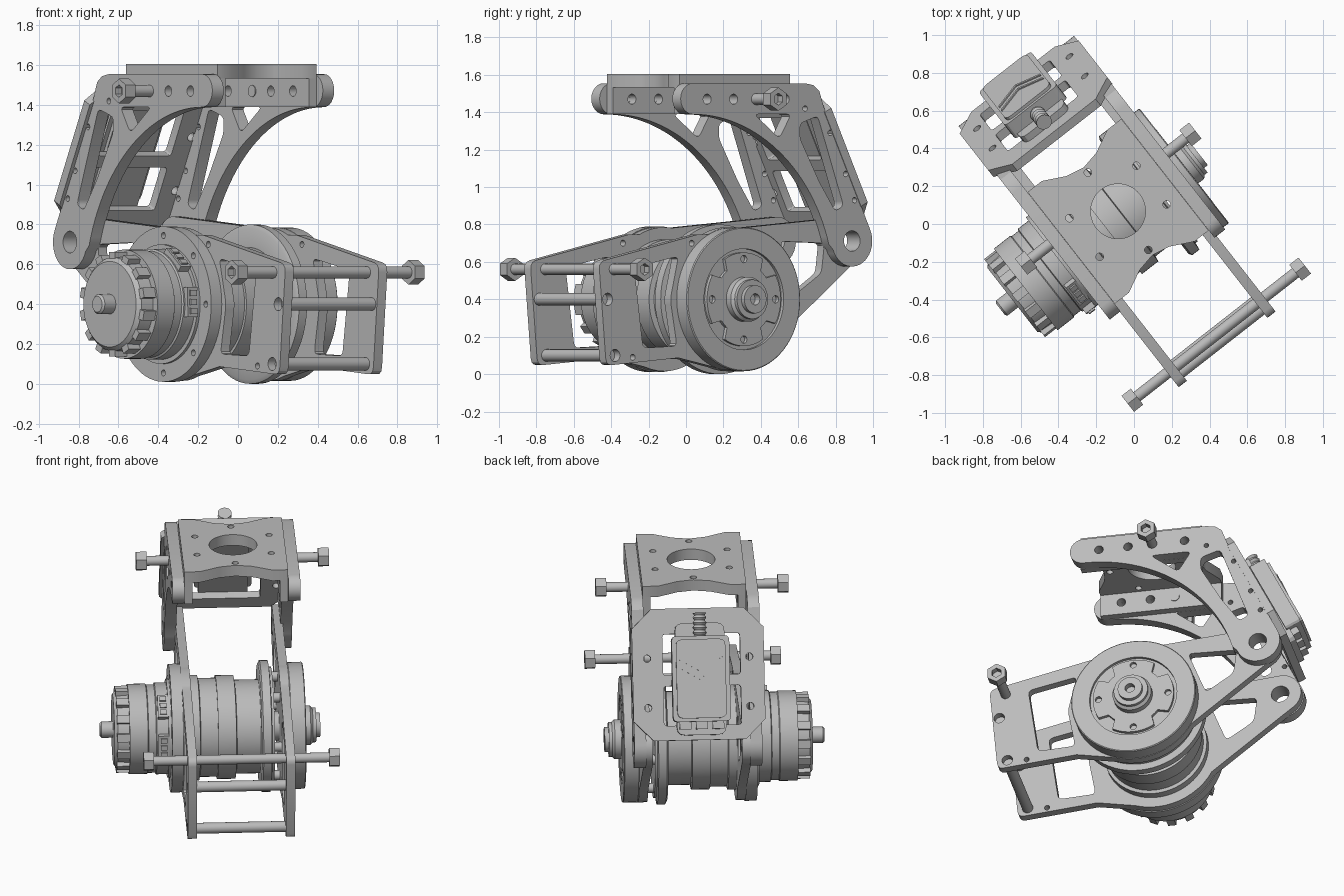
import bpy, bmesh
from math import sin, cos, pi, radians
from mathutils import Matrix, Vector

cube = bpy.data.objects.get("Cube")
if cube:
    bpy.data.objects.remove(cube)

metal = bpy.data.materials.new("plain_grey")
metal.use_nodes = True
GREY = (0.5, 0.5, 0.5, 1)
metal.diffuse_color = GREY
metal.node_tree.nodes["Principled BSDF"].inputs["Base Color"].default_value = GREY

# Working frame: x runs along the arms, y along the motor axis; TURN sets the final heading
TURN = Matrix.Rotation(radians(-52), 4, 'Z')
MID = -0.025            # middle of the assembly along the motor axis
AXIS = (-0.08, 0.4)     # motor axis (x, z)
PIVOT = (-0.843, 0.712)  # rear hinge (x, z)


def add(name, mesh):
    mesh.materials.clear()
    mesh.materials.append(metal)
    ob = bpy.data.objects.new(name, mesh)
    bpy.context.collection.objects.link(ob)
    ob.matrix_world = TURN
    bpy.ops.object.select_all(action='DESELECT')
    bpy.context.view_layer.objects.active = ob
    ob.select_set(True)
    bpy.ops.object.shade_smooth_by_angle(angle=radians(32))
    return ob


def arc(c, r, a0, a1, n=12):
    angles = [radians(a0 + (a1 - a0) * i / n) for i in range(n + 1)]
    return [(c[0] + r * cos(a), c[1] + r * sin(a)) for a in angles]


def ring(c, r, n=24):
    return arc(c, r, 0, 360, n)[:-1]


def rounded(pts, r):
    out = []
    for i, p in enumerate(pts):
        p = Vector(p)
        a = p + (Vector(pts[i - 1]) - p).normalized() * r
        b = p + (Vector(pts[(i + 1) % len(pts)]) - p).normalized() * r
        out += [tuple(a * (1 - t) ** 2 + p * 2 * t * (1 - t) + b * t * t) for t in (0, .33, .67, 1)]
    return out


def rect(cx, cy, hx, hy):
    return [(cx - hx, cy - hy), (cx + hx, cy - hy), (cx + hx, cy + hy), (cx - hx, cy + hy)]


def slab(name, outline, holes, thick, frame):
    """Filled outline with holes, extruded evenly to both sides of the frame's plane."""
    cu = bpy.data.curves.new(name, 'CURVE')
    cu.dimensions, cu.fill_mode, cu.extrude = '2D', 'BOTH', thick / 2
    for loop in [outline] + holes:
        sp = cu.splines.new('POLY')
        sp.points.add(len(loop) - 1)
        for pt, p in zip(sp.points, loop):
            pt.co = (p[0], p[1], 0, 1)
        sp.use_cyclic_u = True
    tmp = bpy.data.objects.new(name, cu)
    mesh = bpy.data.meshes.new_from_object(tmp)
    bpy.data.objects.remove(tmp)
    mesh.transform(frame)
    bm = bmesh.new()
    bm.from_mesh(mesh)
    bmesh.ops.remove_doubles(bm, verts=bm.verts, dist=1e-5)
    bmesh.ops.recalc_face_normals(bm, faces=bm.faces)
    bm.to_mesh(mesh)
    bm.free()
    return add(name, mesh)


def upright(w):
    return Matrix.Translation((0, w, 0)) @ Matrix.Rotation(pi / 2, 4, 'X')


def lathe(name, profile, c=AXIS, segs=64, frame=None):
    """Spin (radius, y) points around a y-parallel axis through c."""
    bm = bmesh.new()
    vs = [bm.verts.new((c[0], w, c[1] + r)) for r, w in profile]
    edges = [bm.edges.new(e) for e in zip(vs, vs[1:])]
    bmesh.ops.spin(bm, geom=vs + edges, cent=(c[0], 0, c[1]), axis=(0, 1, 0),
                   angle=2 * pi, steps=segs, use_duplicate=False)
    bmesh.ops.remove_doubles(bm, verts=bm.verts, dist=1e-5)
    bmesh.ops.recalc_face_normals(bm, faces=bm.faces)
    mesh = bpy.data.meshes.new(name)
    bm.to_mesh(mesh)
    bm.free()
    if frame:
        mesh.transform(frame)
    return add(name, mesh)


def rod(name, c, r, w0, w1):
    lathe(name, [(0, w0), (r, w0), (r, w1), (0, w1)], c, 24)


def hex_head(name, c, w0, w1):
    deep = w1 + (w0 - w1) * 0.6
    lathe(name, [(0, w0), (.062, w0), (.062, w1), (.032, w1), (.032, deep), (0, deep)], c, 6)


def block(name, size, frame):
    slab(name, rect(0, 0, size[0] / 2, size[1] / 2), [], size[2], frame)


# Lower arms: front frame, ring around the motor axis, rear hinge
RODS = [(.77, .40), (.72, .10)]
BOLT = (.73, .56)
arm = (rounded([(.25, .09), (.78, .045), (.83, .60), (.12, .755)], .04)[3:-3]
       + arc(AXIS, .385, 64, 98) + arc(PIVOT, .13, 97, 240) + arc(AXIS, .385, 208, 290))
arm_holes = [rounded([(.59, .57), (.53, .14), (.30, .15), (.345, .40), (.29, .63)], .03),
             rounded([(-.70, .70), (-.40, .71), (-.51, .43), (-.68, .54)], .03),
             ring(PIVOT, .055), ring((.6, .09), .016), ring((.2, .7), .016)]
arm_holes += [ring(c, .033) for c in RODS]
for side, w in (("left", .278), ("right", -.318)):
    slab("lower_arm_" + side, arm, arm_holes, .055, upright(w))

# Upper brackets: top bar, arched underside, leg down to the hinge
bracket = (arc((.237, 1.472), .083, 90, -90) + arc((.237, .429), .96, 90, 164, 28)
           + arc(PIVOT, .137, -20, -206, 20) + [(-.655, 1.42), (-.62, 1.515), (-.58, 1.545), (-.524, 1.555)])
bracket_holes = [rounded([(-.61, 1.38), (-.49, 1.34), (-.49, 1.26), (-.62, 1.03), (-.73, .87), (-.785, .9)], .025),
                 rounded([(-.43, 1.39), (-.18, 1.39), (-.35, 1.26)], .03), ring(PIVOT, .055)]
bracket_holes += [ring((u, 1.47), .027) for u in (-.39, -.04, .14)]
bracket_holes += [ring(c, .015) for c in ((-.525, 1.42), (-.695, 1.29), (-.80, 1.07), (-.86, .93))]
for side, s in (("left", 1), ("right", -1)):
    slab("upper_bracket_" + side, bracket, bracket_holes, .072, upright(MID + s * .352))
    flange_holes = [ring((u, 1.47), .027) for u in (-.39, -.04, .14)]
    slab("top_flange_" + side, rect(-.105, 1.462, .375, .072), flange_holes, .05, upright(MID + s * .29))
    # Upper side bolts
    rod("upper_bolt_" + side, (-.19, 1.47), .03, MID + s * .26, MID + s * .53)
    hex_head("upper_bolt_head_" + side, (-.19, 1.47), MID + s * .52, MID + s * .585)

# Top plate with hollowed ends
TOP = (-.105, MID)
ends = [(.27, -.315), (.27, -.22), (.21, -.1), (.19, 0), (.21, .1), (.27, .22), (.27, .315)]
front = [(u, MID + w) for u, w in ends]
back = [(-.21 - u, w) for u, w in reversed(front)]
slab("top_plate", front + back, [ring(TOP, .145, 48)] + [ring(c, .02, 16) for c in ring(TOP, .26, 6)],
     .072, Matrix.Translation((0, 0, 1.569)))

# Sloping back plate with two windows; its frame: x across, y up the slope, -z outward
S, C = .44, .898
REAR = Matrix(((0, S, C, -.80), (1, 0, 0, -.033), (0, C, -S, 1.16), (0, 0, 0, 1)))
h, k = .40, .28
octagon = [(h, -k), (h, k), (k, h), (-k, h), (-h, k), (-h, -k), (-k, -h), (k, -h)]
windows = [rounded(rect(-.02, .12, .235, .125), .02), rounded(rect(-.02, -.19, .235, .12), .02)]
corners = [ring((x, y), .022) for x in (-.31, .31) for y in (-.2, .1)]
slab("back_plate", octagon, windows + corners, .05, REAR)


def rear(x, y, z):
    return REAR @ Matrix.Translation((x, y, z))


# Control box on the back plate
slab("box_mount", rounded(rect(0, 0, .15, .34), .05), [], .04, rear(-.01, -.03, -.045))
slab("box_body", rounded(rect(0, 0, .175, .26), .03), [], .10, rear(-.01, -.03, -.095))
slab("box_cover", rounded(rect(0, 0, .15, .24), .04), [], .02, rear(-.01, -.03, -.152))
for i, y in enumerate((-.02, .03)):
    chevron = [(-.14, .06), (0, -.02), (.14, .06), (.14, .075), (0, -.005), (-.14, .075)]
    slab("box_chevron_%d" % i, chevron, [], .008, rear(-.01, y, -.165))
for i, x in enumerate((-.1, 0, .1)):
    block("box_socket_%d" % i, (.07, .05, .06), rear(-.01 + x, -.31, -.08))
thread = [(0, .22)] + [(.042 - .01 * (i % 2), .22 + .015 * i) for i in range(11)] + [(0, .37)]
lathe("box_connector", thread, (0, 0), 20, rear(-.01, 0, -.09))

# Cross rods and the long front bolt
for i, c in enumerate(RODS):
    rod("cross_rod_%d" % i, c, .033, -.30, .26)
rod("front_bolt", BOLT, .03, -.56, .52)
hex_head("front_bolt_head_right", BOLT, -.55, -.612)
hex_head("front_bolt_head_left", BOLT, .515, .577)

# Motor: mounting ring, stepped can, ribbed end cap, shaft stub
slab("motor_ring", ring(AXIS, .39, 64), [ring(c, .016, 12) for c in ring(AXIS, .345, 8)], .07, upright(-.378))
lathe("motor_can", [(0, -.34), (.30, -.34), (.30, -.43), (.278, -.43), (.278, -.50), (.268, -.505),
                    (.268, -.55), (.274, -.555), (.274, -.665), (.24, -.665), (.235, -.735),
                    (.215, -.755), (.05, -.755), (.05, -.825), (.04, -.835), (0, -.835)])
for i in range(14):
    spoke = Matrix.Translation((AXIS[0], -.70, AXIS[1])) @ Matrix.Rotation(2 * pi * i / 14, 4, 'Y')
    block("motor_rib_%d" % i, (.05, .08, .07), spoke @ Matrix.Translation((0, 0, .228)))
for i, a in enumerate((38, 88)):
    spot = Matrix.Translation((AXIS[0], -.46, AXIS[1])) @ Matrix.Rotation(radians(a), 4, 'Y')
    block("motor_connector_%d" % i, (.15, .065, .04), spot @ Matrix.Translation((0, 0, .28)))
    for j in (-1, 0, 1):
        block("connector_pin_%d_%d" % (i, j), (.03, .04, .01), spot @ Matrix.Translation((j * .045, 0, .305)))

# Gearbox drum, inner disc and drive shaft
lathe("gear_drum", [(0, -.35), (.32, -.35), (.32, -.24), (.30, -.235), (.30, -.13), (.315, -.13),
                    (.315, -.02), (.285, -.015), (.285, .13), (.38, .13), (.40, .14), (.40, .19),
                    (.36, .195), (.36, .21), (.09, .21), (.09, .31), (0, .31)])
for i, c in enumerate(ring(AXIS, .30, 6)):
    rod("disc_spacer_%d" % i, c, .03, .19, .26)

# Output disc with notched face plate and hub
lathe("output_disc", [(0, .30), (.375, .30), (.385, .31), (.385, .395), (.38, .40), (.27, .40), (.27, .38),
                      (.12, .38), (.12, .44), (.105, .455), (.105, .475), (.075, .475), (.075, .50),
                      (.03, .50), (.03, .46), (0, .46)])
face = []
for q in range(4):
    a = 90 * q + 45
    face += arc(AXIS, .25, a - 76, a - 14, 14) + arc(AXIS, .19, a - 8, a + 8, 4)
slab("face_plate", face, [ring(c, .02, 16) for c in ring(AXIS, .215, 4)], .022, upright(.39))
